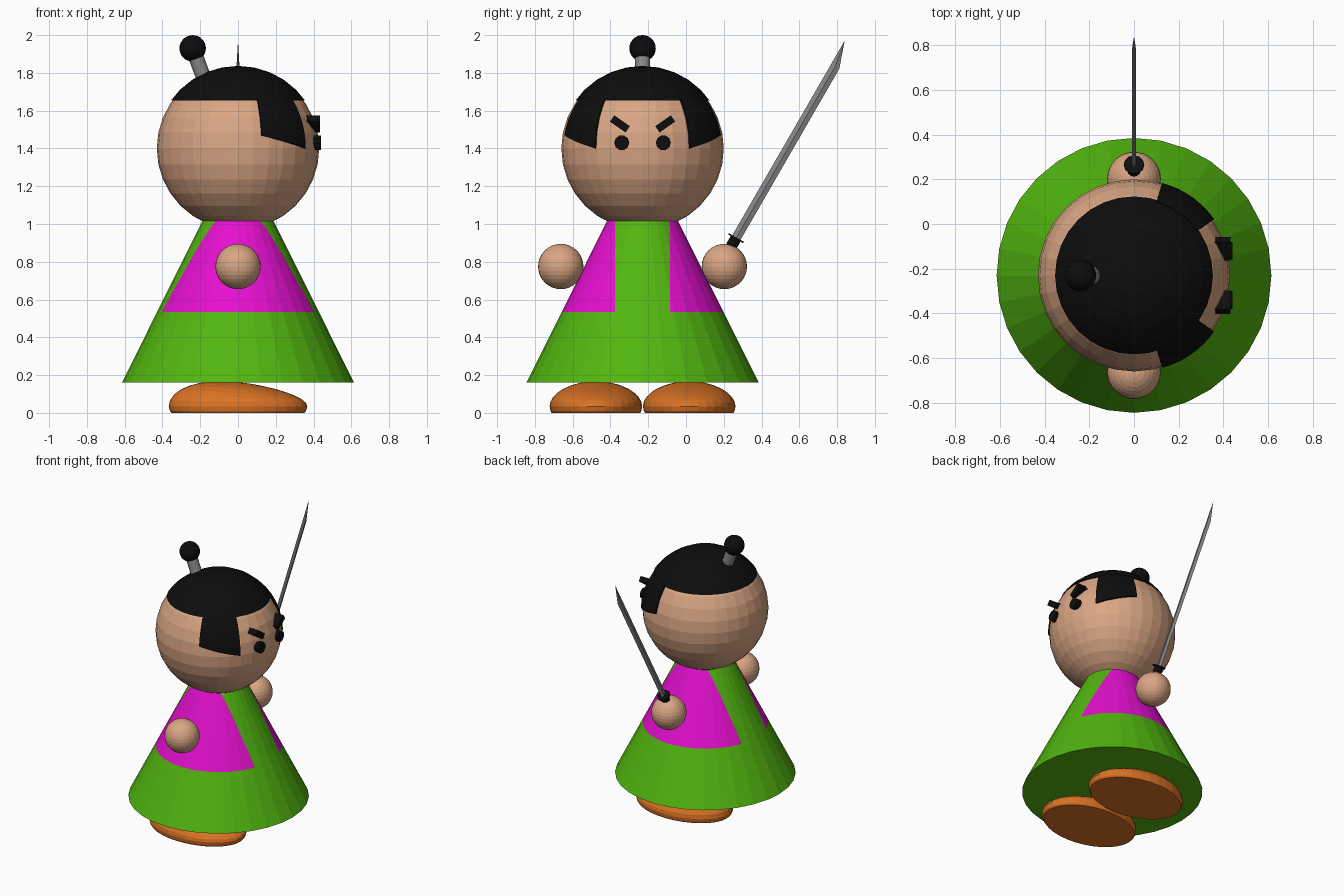
import bpy, bmesh, math
from mathutils import Matrix, Vector

if "Cube" in bpy.data.objects:
    bpy.data.objects.remove(bpy.data.objects["Cube"])

CY = -0.23                              # body axis offset; the face looks along +x
HEAD = Vector((0, CY, 1.40))


def material(name, rgb):
    m = bpy.data.materials.new(name)
    m.diffuse_color = (*rgb, 1)
    m.use_nodes = True
    m.node_tree.nodes["Principled BSDF"].inputs["Base Color"].default_value = m.diffuse_color
    return m


SKIN = material("skin", (0.70, 0.38, 0.23))
GREEN = material("green_cloth", (0.085, 0.47, 0.005))
PINK = material("magenta_cloth", (0.79, 0.005, 0.63))
ORANGE = material("orange_shoe", (0.70, 0.17, 0.018))
BLACK = material("black", (0.004, 0.004, 0.004))
GREY = material("steel_grey", (0.24, 0.24, 0.24))


def add(name, bm, mats, loc=(0, 0, 0), rot=(0, 0, 0)):
    me = bpy.data.meshes.new(name)
    bm.to_mesh(me)
    bm.free()
    for m in mats:
        me.materials.append(m)
    ob = bpy.data.objects.new(name, me)
    ob.location, ob.rotation_euler = loc, rot
    bpy.context.collection.objects.link(ob)
    return ob


def sphere(r, u=32, v=16):
    bm = bmesh.new()
    bmesh.ops.create_uvsphere(bm, u_segments=u, v_segments=v, radius=r)
    return bm


def cylinder(r, h, n):
    bm = bmesh.new()
    bmesh.ops.create_cone(bm, cap_ends=True, segments=n, radius1=r, radius2=r, depth=h)
    return bm


def cut(bm, co, no, faces=None, drop=False):
    """Slice along a plane; optionally drop the normal side and cap the hole."""
    fs = faces if faces is not None else bm.faces[:]
    geom = list({e for f in fs for e in f.edges}) + list({v for f in fs for v in f.verts}) + list(fs)
    res = bmesh.ops.bisect_plane(bm, geom=geom, plane_co=co, plane_no=no, clear_outer=drop)
    if drop:
        edges = [e for e in res["geom_cut"] if isinstance(e, bmesh.types.BMEdge)]
        bmesh.ops.contextual_create(bm, geom=edges)
        bmesh.ops.recalc_face_normals(bm, faces=bm.faces)


def from_data(verts, faces):
    bm = bmesh.new()
    vs = [bm.verts.new(v) for v in verts]
    for f in faces:
        bm.faces.new([vs[i] for i in f])
    return bm


# robe: green cone with magenta side panels
bm = bmesh.new()
bmesh.ops.create_cone(bm, cap_ends=True, segments=32, radius1=0.615, radius2=0.001, depth=1.23)
bmesh.ops.translate(bm, verts=bm.verts, vec=(0, 0, 0.775))
cut(bm, (0, 0, 0.535), (0, 0, 1))
for s in (-1, 1):
    upper = [f for f in bm.faces if f.calc_center_median().z > 0.536]
    cut(bm, (0, 0.145 * s, 0), (0, 1, 0), upper)
for f in bm.faces:
    c = f.calc_center_median()
    f.material_index = int(c.z > 0.536 and abs(c.y) > 0.145)
add("robe", bm, [GREEN, PINK], (0, CY, 0.0))

# head and hair cap
add("head", sphere(0.43), [SKIN], HEAD)
bm = sphere(0.437)
cut(bm, (0, 0, 0.255), (0, 0, -1), drop=True)
add("hair_cap", bm, [BLACK], HEAD)

# hair bun on its stick
bun = Vector((-0.24, CY, 1.93))
foot = Vector((-0.165, CY, 1.73))
axis = bun - foot
add("bun_stick", cylinder(0.04, axis.length, 16), [GREY], (bun + foot) / 2,
    axis.to_track_quat('Z', 'Y').to_euler())
add("hair_bun", sphere(0.07), [BLACK], bun)

N, M, R = 8, 6, 0.431
for side, tag in ((-1, "right"), (1, "left")):
    # sideburn: curved patch that follows the head
    verts = []
    for i in range(N + 1):
        t = i / N if side > 0 else 1 - i / N
        az = math.radians(35 + 38 * t) * side
        low = 0.0 + 0.07 * t
        for j in range(M + 1):
            z = low + (0.265 - low) * j / M
            r = math.sqrt(R * R - z * z)
            verts.append((r * math.cos(az), r * math.sin(az), z))
    W = M + 1
    faces = [(i * W + j, (i + 1) * W + j, (i + 1) * W + j + 1, i * W + j + 1)
             for i in range(N) for j in range(M)]
    ob = add(tag + "_sideburn", from_data(verts, faces), [BLACK], HEAD)
    mod = ob.modifiers.new("thickness", 'SOLIDIFY')
    mod.thickness, mod.offset = 0.014, 0

    # eye and slanted eyebrow
    add(tag + "_eye", cylinder(0.04, 0.06, 10), [BLACK],
        (0.41, CY + 0.11 * side, 1.43), (0, math.pi / 2, 0))
    bm = bmesh.new()
    bmesh.ops.create_cube(bm, size=1, matrix=Matrix.Diagonal((0.07, 0.10, 0.04, 1)))
    add(tag + "_eyebrow", bm, [BLACK], (0.398, CY + 0.12 * side, 1.53),
        (math.radians(35) * side, 0, 0))

    # hand
    add(tag + "_hand", sphere(0.12), [SKIN], (0, CY + 0.433 * side, 0.775))

    # shoe: flattened ball, higher at the heel, flat sole
    bm = sphere(1)
    for v in bm.verts:
        slope = 1 - 0.28 * v.co.x if v.co.z > 0 else 1
        v.co = (0.367 * v.co.x, 0.245 * v.co.y, 0.128 * v.co.z * slope + 0.035)
    cut(bm, (0, 0, 0), (0, 0, -1), drop=True)
    add(tag + "_shoe", bm, [ORANGE], (0, CY + 0.247 * side, 0))

# sword: grip, guard and single-edged blade, leaning 30 degrees
lean = (math.radians(-30), 0, 0)
along = Vector((0, 0.5, math.sqrt(0.75)))
base = Vector((0, 0.265, 0.925))
add("sword_grip", cylinder(0.03, 0.16, 12), [BLACK], base - along * 0.08, lean)
add("sword_guard", cylinder(0.046, 0.008, 12), [BLACK], base, lean)
ring = [(-0.008, 0), (0, -0.025), (0.008, 0), (0, 0.025)]
verts = [(x, y, z) for z in (0, 1.05) for x, y in ring] + [(0, -0.025, 1.194)]
faces = [(3, 2, 1, 0)]
for i in range(4):
    k = (i + 1) % 4
    faces += [(i, k, k + 4, i + 4), (i + 4, k + 4, 8)]
add("sword_blade", from_data(verts, faces), [GREY], base, lean)
